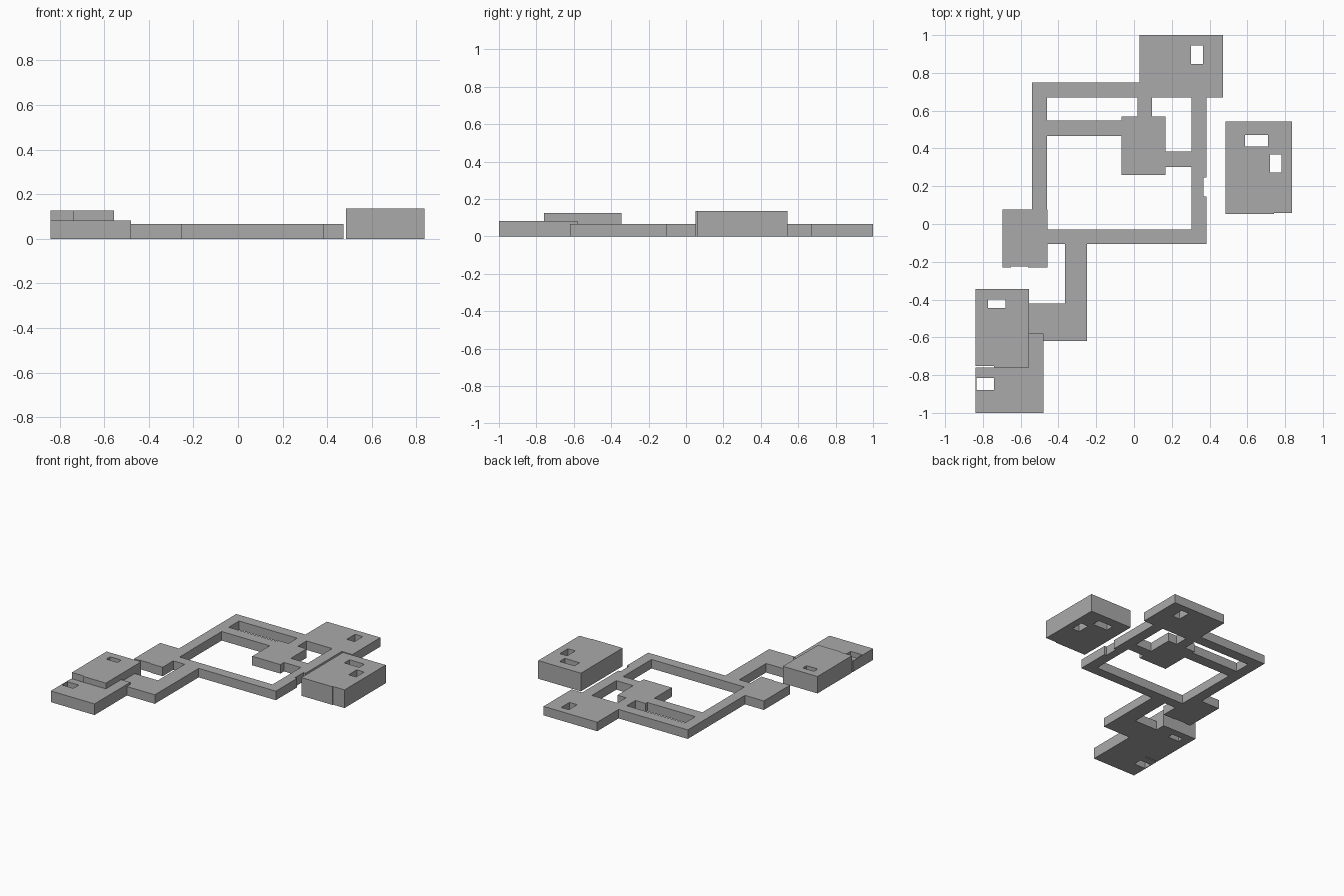
import bpy
import bmesh
import math

cube = bpy.data.objects.get("Cube")
if cube:
    bpy.data.objects.remove(cube, do_unlink=True)

# Single plain grey for the whole complex
grey = bpy.data.materials.new("plain_grey")
grey.use_nodes = True
grey.diffuse_color = (0.4, 0.4, 0.4, 1)
grey.node_tree.nodes["Principled BSDF"].inputs["Base Color"].default_value = (0.4, 0.4, 0.4, 1)


def inside(x, y, rects):
    return any(x0 < x < x1 and y0 < y < y1 for x0, x1, y0, y1 in rects)


def block(name, height, rects, cuts=()):
    """Extrude the union of (x0, x1, y0, y1) rectangles, minus the cuts."""
    shapes = list(rects) + list(cuts)
    xs = sorted({v for r in shapes for v in r[:2]})
    ys = sorted({v for r in shapes for v in r[2:]})
    bm = bmesh.new()
    corners = {}

    def corner(x, y):
        if (x, y) not in corners:
            corners[x, y] = bm.verts.new((x, y, 0))
        return corners[x, y]

    for x0, x1 in zip(xs, xs[1:]):
        for y0, y1 in zip(ys, ys[1:]):
            mx, my = (x0 + x1) / 2, (y0 + y1) / 2
            if inside(mx, my, rects) and not inside(mx, my, cuts):
                bm.faces.new([corner(x0, y0), corner(x1, y0),
                              corner(x1, y1), corner(x0, y1)])
    top = bmesh.ops.extrude_face_region(bm, geom=bm.faces[:])["geom"]
    for v in top:
        if isinstance(v, bmesh.types.BMVert):
            v.co.z = height
    bmesh.ops.recalc_face_normals(bm, faces=bm.faces[:])
    bmesh.ops.dissolve_limit(bm, angle_limit=math.radians(1),
                             verts=bm.verts[:], edges=bm.edges[:])
    mesh = bpy.data.meshes.new(name)
    bm.to_mesh(mesh)
    bm.free()
    mesh.materials.append(grey)
    obj = bpy.data.objects.new(name, mesh)
    bpy.context.collection.objects.link(obj)
    return obj


LOW = 0.067

# Corridors around the courtyard, with a shallow notch in the east side
block("corridor_ring", LOW, [
    (-0.54, -0.46, -0.105, 0.75),
    (-0.54, 0.03, 0.67, 0.75),
    (-0.46, 0.385, -0.105, -0.03),
    (0.305, 0.385, -0.105, 0.67),
], [(0.367, 0.385, 0.145, 0.245)])

# Central hall and the corridors reaching it
block("central_hall", LOW, [
    (-0.065, 0.167, 0.26, 0.568),
    (-0.46, -0.065, 0.465, 0.548),
    (0.018, 0.095, 0.568, 0.67),
    (0.167, 0.305, 0.302, 0.383),
])

# Rooms at the corners of the ring
block("north_east_room", LOW, [(0.03, 0.472, 0.67, 1.0)],
      [(0.302, 0.365, 0.848, 0.945)])
block("west_room", LOW, [(-0.695, -0.54, -0.23, 0.078), (-0.54, -0.46, -0.23, -0.105),
                         (-0.46, -0.459, -0.23, 0.078)],
      [(-0.65, -0.56, -0.23, -0.225)])

# Southern passage and its landing
block("south_passage", LOW, [
    (-0.365, -0.25, -0.42, -0.105),
    (-0.555, -0.25, -0.62, -0.42),
], [(-0.555, -0.48, -0.62, -0.58)])

# South west rooms, one stepping above the other
block("south_west_room", 0.083,
      [(-0.84, -0.48, -1.0, -0.76), (-0.555, -0.48, -0.76, -0.58)],
      [(-0.834, -0.74, -0.878, -0.814)])
block("raised_west_room", 0.126, [(-0.84, -0.555, -0.76, -0.345)],
      [(-0.772, -0.68, -0.445, -0.4), (-0.84, -0.74, -0.76, -0.752)])

# Tall detached building to the east
block("detached_building", 0.135, [(0.485, 0.836, 0.052, 0.542)],
      [(0.588, 0.71, 0.41, 0.471), (0.72, 0.781, 0.272, 0.367),
       (0.742, 0.836, 0.052, 0.058)])
